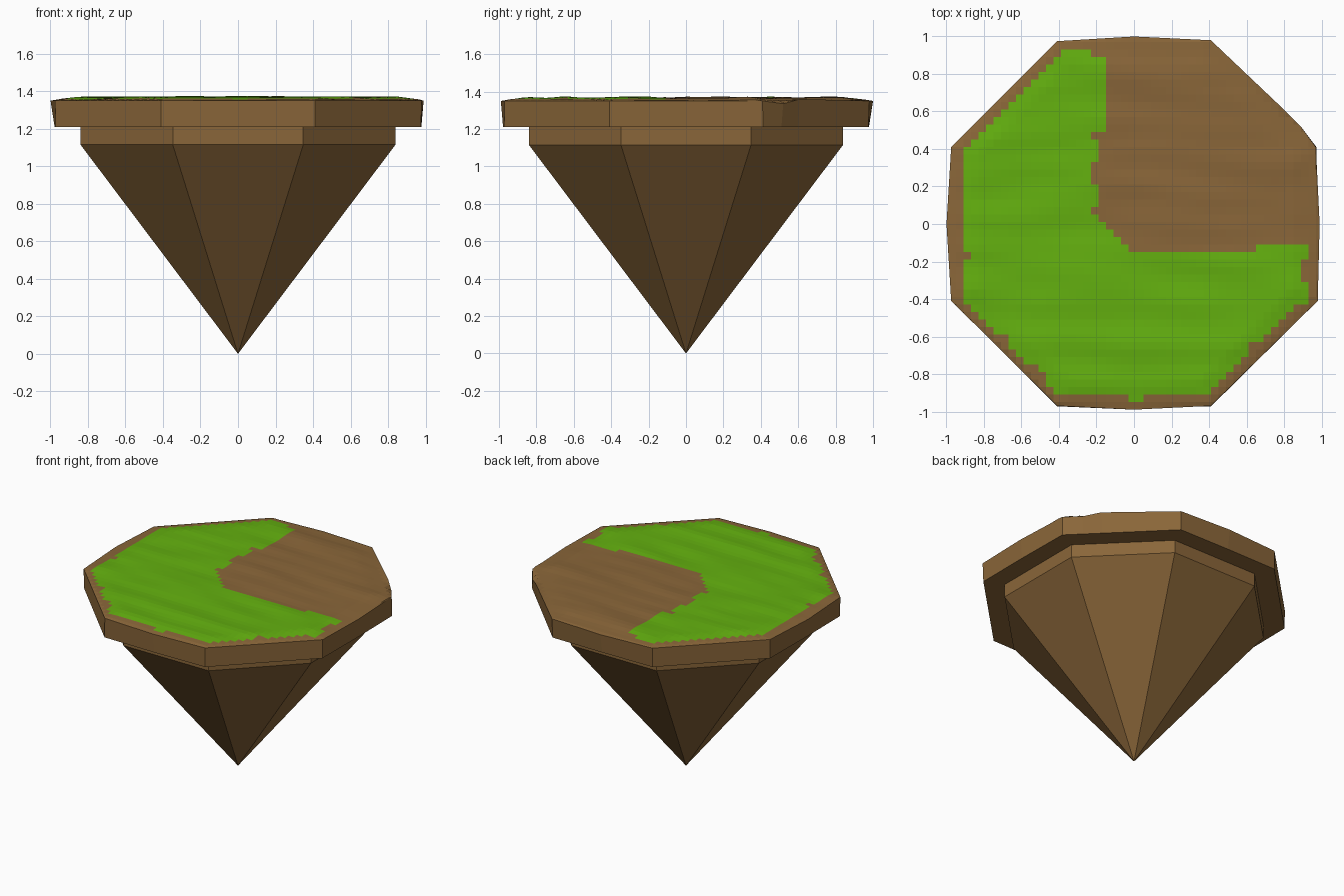
import bpy, bmesh, math
from mathutils import Vector, noise

if "Cube" in bpy.data.objects:
    bpy.data.objects.remove(bpy.data.objects["Cube"])


def material(name, rgb):
    m = bpy.data.materials.new(name)
    m.diffuse_color = (*rgb, 1)
    m.use_nodes = True
    m.node_tree.nodes["Principled BSDF"].inputs["Base Color"].default_value = m.diffuse_color
    return m


EARTH = material("earth_brown", (0.253, 0.133, 0.041))
GRASS = material("grass_green", (0.127, 0.44, 0.005))


def finish(bm, name, mats):
    bmesh.ops.recalc_face_normals(bm, faces=bm.faces[:])
    mesh = bpy.data.meshes.new(name)
    bm.to_mesh(mesh)
    bm.free()
    for m in mats:
        mesh.materials.append(m)
    ob = bpy.data.objects.new(name, mesh)
    bpy.context.collection.objects.link(ob)
    return ob


def octagon(apothem, z):
    r = apothem / math.cos(math.pi / 8)
    return [Vector((r * math.cos(a), r * math.sin(a), z))
            for a in (math.pi / 8 + k * math.pi / 4 for k in range(8))]


# Rock cone with its short octagonal collar
bm = bmesh.new()
low = [bm.verts.new(p) for p in octagon(0.84, 1.115)]
high = [bm.verts.new(p) for p in octagon(0.84, 1.215)]
tip = bm.verts.new((0, 0, 0.0))
for i in range(8):
    j = (i + 1) % 8
    bm.faces.new((low[i], low[j], high[j], high[i]))
    bm.faces.new((tip, low[j], low[i]))
bm.faces.new(high)
finish(bm, "rock_cone", [EARTH])

# Soil slab: irregular rim above a regular octagon
rim = [(0.97, 0.41), (0.89, 0.52), (0.80, 0.61), (0.41, 0.98), (0, 1.0),
       (-0.41, 0.975), (-0.975, 0.41), (-1.0, 0), (-0.975, -0.41),
       (-0.41, -0.97), (0, -0.99), (0.41, -0.97), (0.98, -0.41), (0.99, 0)]
rim_z = {1: 1.335, 2: 1.36}
n = len(rim)
bm = bmesh.new()
top = [bm.verts.new((x, y, 1.35)) for x, y in rim]
bottom = []
for x, y in rim:
    # pull the rim points in to the straight octagon
    reach = max(abs(x), abs(y), (abs(x) + abs(y)) / math.sqrt(2))
    s = 0.978 / reach
    bottom.append(bm.verts.new((x * s, y * s, 1.21)))
for i in range(n):
    j = (i + 1) % n
    bm.faces.new((bottom[i], bottom[j], top[j], top[i]))
bm.faces.new(bottom[::-1])
for i, z in rim_z.items():
    top[i].co.z = z
finish(bm, "soil_slab", [EARTH])


def is_grass(x, y):
    wobble = 0.05 * noise.noise(Vector((x * 9, y * 9, 3)))
    if max(abs(x), abs(y)) > 0.915 + wobble or abs(x) + abs(y) > 1.30 + wobble:
        return False
    left = -0.16 if y > 0.5 else -0.21
    front = -0.11 if x > 0.63 else -0.15
    bare = x > left + wobble * 0.4 and y > front + wobble * 0.4 and x + y > -0.17
    return not bare


# Bumpy ground: the rim outline cut into a grid, grass chosen per cell
bm = bmesh.new()
bm.faces.new([bm.verts.new((x, y, 1.35)) for x, y in rim])
STEP = 0.04
for axis in ((1, 0, 0), (0, 1, 0)):
    for k in range(-24, 25):
        bmesh.ops.bisect_plane(bm, geom=bm.verts[:] + bm.edges[:] + bm.faces[:],
                               plane_co=Vector(axis) * (k * STEP + 0.01),
                               plane_no=axis)
for f in bm.faces:
    c = f.calc_center_median()
    f.material_index = 1 if is_grass(c.x, c.y) else 0
for v in bm.verts:
    x, y = v.co.x, v.co.y
    if v.is_boundary:
        # dip at the worn corner of the rim
        if x > 0.78 and 0.42 < y < 0.66:
            t = (0.97 - x)
            v.co.z = (1.35 - 0.015 * t / 0.08 if t < 0.08
                      else 1.335 + 0.025 * (t - 0.08) / 0.09 if t < 0.17 else 1.36)
        elif x > 0.41 and 0.6 < y < 0.98:
            v.co.z = 1.35 + 0.01 * (x - 0.41) / 0.39
    else:
        edge = 1 - max(abs(x), abs(y), (abs(x) + abs(y)) / math.sqrt(2))
        rise = min(1, edge / 0.15)
        bump = noise.noise(Vector((x * 2, y * 7, 0)))
        v.co.z = 1.352 + rise * (0.016 + 0.009 * bump)
finish(bm, "ground_surface", [EARTH, GRASS])
for f in bpy.data.objects["ground_surface"].data.polygons:
    f.use_smooth = False
